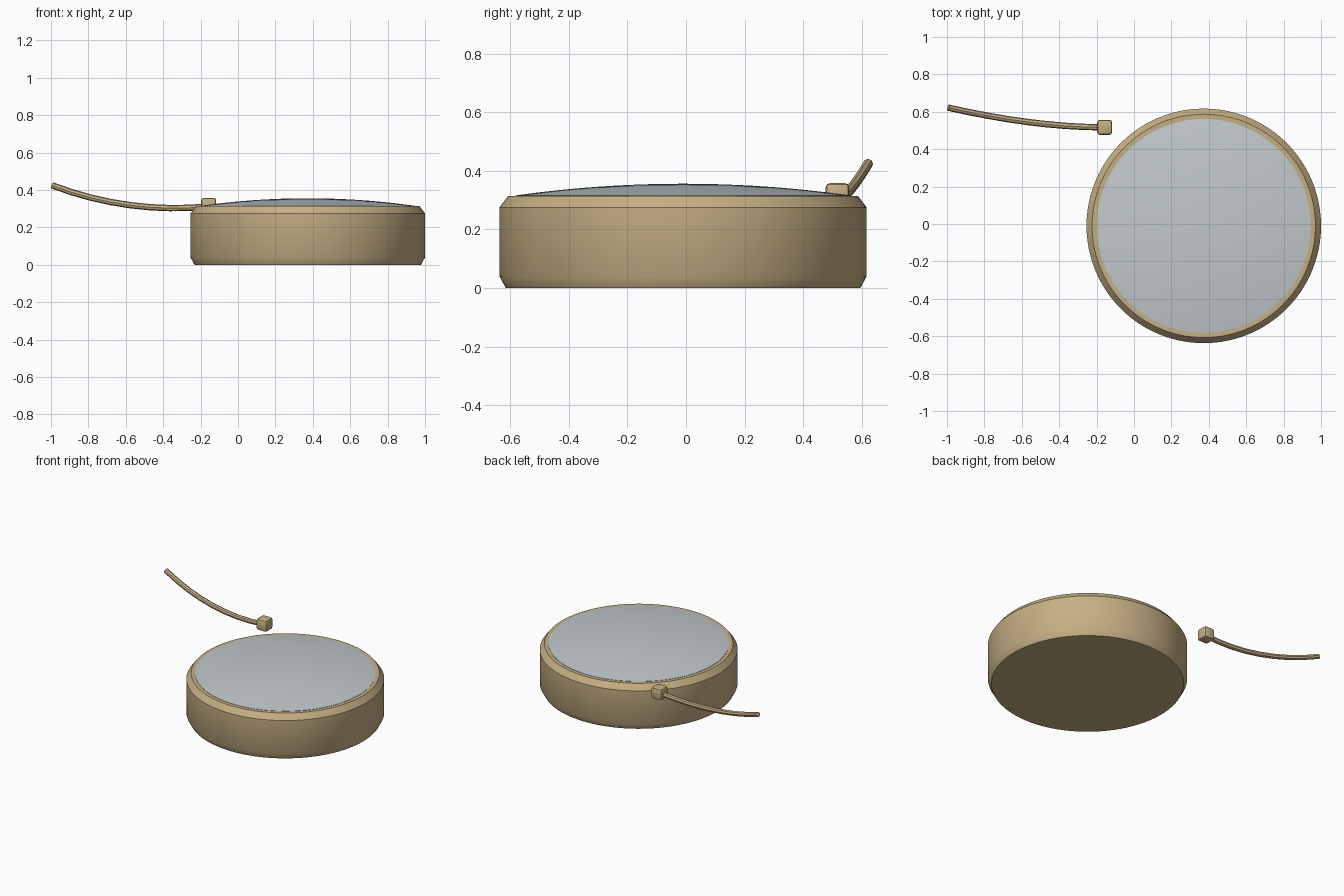
import bpy
import bmesh
import math

if "Cube" in bpy.data.objects:
    bpy.data.objects.remove(bpy.data.objects["Cube"], do_unlink=True)


def material(name, color):
    m = bpy.data.materials.new(name)
    m.use_nodes = True
    m.diffuse_color = color
    m.node_tree.nodes["Principled BSDF"].inputs["Base Color"].default_value = color
    return m


tan = material("tan wood", (0.56, 0.43, 0.23, 1))
grey = material("pale grey skin", (0.53, 0.58, 0.60, 1))


def add_object(name, data, mat, location=(0, 0, 0)):
    data.materials.append(mat)
    obj = bpy.data.objects.new(name, data)
    obj.location = location
    bpy.context.collection.objects.link(obj)
    return obj


def smooth(obj):
    bpy.ops.object.select_all(action="DESELECT")
    obj.select_set(True)
    bpy.context.view_layer.objects.active = obj
    bpy.ops.object.shade_smooth_by_angle(angle=math.radians(30))


def lathe(name, profile, mat, location, steps=96):
    """Spin a (radius, height) profile round the z axis."""
    bm = bmesh.new()
    verts = [bm.verts.new((r, 0, z)) for r, z in profile]
    edges = [bm.edges.new(pair) for pair in zip(verts, verts[1:])]
    bmesh.ops.spin(bm, geom=verts + edges, cent=(0, 0, 0), axis=(0, 0, 1),
                   angle=math.tau, steps=steps)
    bmesh.ops.remove_doubles(bm, verts=bm.verts, dist=0.0001)
    bmesh.ops.recalc_face_normals(bm, faces=bm.faces)
    mesh = bpy.data.meshes.new(name)
    bm.to_mesh(mesh)
    bm.free()
    obj = add_object(name, mesh, mat, location)
    smooth(obj)
    return obj


center = (0.373, -0.01, 0)

# Drum body with chamfered rims
lathe("drum_body", [(0, 0), (0.605, 0), (0.627, 0.04), (0.627, 0.275),
                    (0.597, 0.314), (0, 0.314)], tan, center)

# Shallow domed skin, closed underneath inside the body
rim, base, rise = 0.572, 0.316, 0.04
dome = [(rim * i / 12, base + rise * (1 - (i / 12) ** 2)) for i in range(13)]
lathe("drum_skin", dome + [(rim, 0.30), (0, 0.30)], grey, center)

# Beater head: a bevelled cube
bm = bmesh.new()
bmesh.ops.create_cube(bm, size=0.08)
bmesh.ops.bevel(bm, geom=bm.edges[:], offset=0.014, segments=2,
                affect="EDGES", profile=0.5)
mesh = bpy.data.meshes.new("beater_head")
bm.to_mesh(mesh)
bm.free()
smooth(add_object("beater_head", mesh, tan, (-0.157, 0.517, 0.318)))

# Curved beater handle
curve = bpy.data.curves.new("beater_handle", "CURVE")
curve.dimensions = "3D"
curve.bevel_depth = 0.017
curve.bevel_resolution = 2
curve.use_fill_caps = True
curve.resolution_u = 8
spline = curve.splines.new("BEZIER")
spline.bezier_points.add(1)
path = [((-0.16, 0.517, 0.312), (-0.43, 0.517, 0.285)),
        ((-0.993, 0.622, 0.425), (-0.72, 0.56, 0.32))]
for point, (co, handle) in zip(spline.bezier_points, path):
    point.handle_left_type = point.handle_right_type = "FREE"
    point.co = point.handle_left = point.handle_right = co
spline.bezier_points[0].handle_right = path[0][1]
spline.bezier_points[1].handle_left = path[1][1]
handle_obj = add_object("beater_handle", curve, tan)
bpy.ops.object.select_all(action="DESELECT")
handle_obj.select_set(True)
bpy.context.view_layer.objects.active = handle_obj
bpy.ops.object.convert(target="MESH")
smooth(bpy.context.object)
